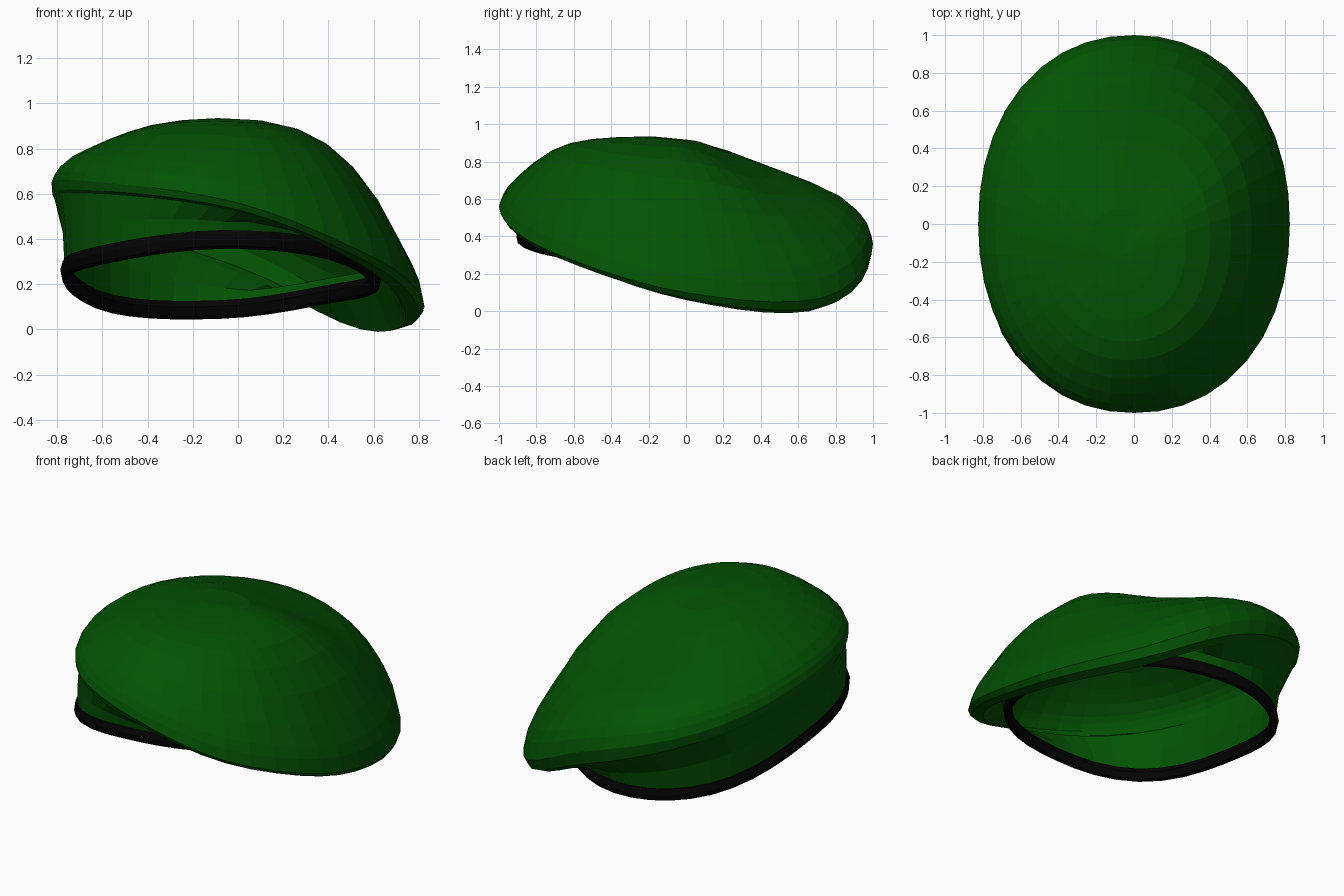
import bpy, bmesh, math

if "Cube" in bpy.data.objects:
    bpy.data.objects.remove(bpy.data.objects["Cube"])

SEG = 40


def material(name, rgb):
    m = bpy.data.materials.new(name)
    m.diffuse_color = (*rgb, 1)
    m.use_nodes = True
    m.node_tree.nodes["Principled BSDF"].inputs["Base Color"].default_value = m.diffuse_color
    return m


green = material("dark green felt", (0.001, 0.085, 0.001))
black = material("black leather", (0.001, 0.001, 0.001))


def around(vals, t):
    """Smooth periodic interpolation of 8 values: E, NE, N, NW, W, SW, S, SE."""
    n = len(vals)
    u = (t / (2 * math.pi) * n) % n
    i = int(u)
    f = u - i
    a, b, c, d = (vals[(i + k) % n] for k in (-1, 0, 1, 2))
    return b + 0.5 * f * (c - a + f * (2*a - 5*b + 4*c - d + f * (3*(b - c) + d - a)))


def loft(name, rings, mat, apex=None, closed=False):
    bm = bmesh.new()
    vs = [[bm.verts.new(p) for p in r] for r in rings]
    pairs = list(zip(vs, vs[1:]))
    if closed:
        pairs.append((vs[-1], vs[0]))
    for a, b in pairs:
        for i in range(SEG):
            j = (i + 1) % SEG
            bm.faces.new((a[i], a[j], b[j], b[i]))
    if apex:
        tip = bm.verts.new(apex)
        for i in range(SEG):
            bm.faces.new((vs[-1][i], vs[-1][(i + 1) % SEG], tip))
    if closed:
        bmesh.ops.recalc_face_normals(bm, faces=bm.faces)
    me = bpy.data.meshes.new(name)
    bm.to_mesh(me)
    bm.free()
    me.materials.append(mat)
    ob = bpy.data.objects.new(name, me)
    bpy.context.collection.objects.link(ob)
    return ob


angles = [2 * math.pi * i / SEG for i in range(SEG)]

# Key heights of the drooping brim
RIM_Z = (.10, .07, .36, .53, .65, .65, .56, .32)
LIP_Z = (.06, .00, .25, .45, .58, .60, .52, .285)
LIP_SCALE = (.90, .91, .94, .97, .985, .98, .955, .91)

# Irregular shape of the head opening
BAND_SCALE = (1.0, .99, 1.0, 1.0, 1.0, 1.10, 1.02, .99)
BAND_LIFT = (.01, .045, .0, -.045, -.035, -.06, .0, .025)


def superellipse(t, rx, ry, e=2.2):
    c, s = math.cos(t), math.sin(t)
    k = (abs(c) ** e + abs(s) ** e) ** (-1 / e)
    return rx * c * k, ry * s * k


def rim(t):
    x, y = superellipse(t, .825, 1.0, 2.15)
    return x, y, around(RIM_Z, t)


def lip(t):
    x, y, _ = rim(t)
    k = around(LIP_SCALE, t)
    return x * k, y * k, around(LIP_Z, t)


def band(t, grow, up):
    """Tilted sweatband loop."""
    k = around(BAND_SCALE, t)
    x = -.075 + (.70 * k + grow) * math.cos(t)
    y = -.035 + (.845 * k + grow) * math.sin(t)
    return x, y, .20 - .05 * x - .185 * y + around(BAND_LIFT, t) + up


def fold(t):
    b, l = band(t, -.01, .06), lip(t)
    z = max(b[2] * .5 + l[2] * .5, b[2] + .05)
    return b[0] * .8 + l[0] * .2, b[1] * .8 + l[1] * .2, z


# Crown: height fraction at radius fraction, for right, back, left, front
APEX = (-.09, -.18, .935)
PROFILE = (
    (.98, .11, .13, .13, .12),
    (.95, .19, .22, .24, .23),
    (.88, .34, .35, .39, .40),
    (.78, .55, .46, .52, .60),
    (.66, .73, .56, .66, .79),
    (.54, .85, .66, .78, .90),
    (.40, .935, .79, .89, .96),
    (.22, .985, .94, .965, .99),
)


def crown_ring(row):
    r, east, north, west, south = row
    pts = []
    for t in angles:
        c, s = math.cos(t), math.sin(t)
        h = c * c * (east if c > 0 else west) + s * s * (north if s > 0 else south)
        x, y, z = rim(t)
        pts.append((APEX[0] + (x - APEX[0]) * r, APEX[1] + (y - APEX[1]) * r,
                    z + (APEX[2] - z) * h))
    return pts


def lip_turn(t):
    l, r = lip(t), rim(t)
    return (l[0] * .3 + r[0] * .7, l[1] * .3 + r[1] * .7, l[2] * .75 + r[2] * .25)


rings = [[band(t, -.01, .05) for t in angles]]
rings += [[f(t) for t in angles] for f in (fold, lip, lip_turn, rim)]
rings += [crown_ring(row) for row in PROFILE]
loft("beret_crown", rings, green, apex=APEX)

# Sweatband: rounded ring around the opening
section = ((.0, .0), (.008, .035), (-.002, .07), (-.03, .07), (-.045, .04), (-.035, .0), (-.018, -.01))
loft("sweatband", [[band(t, g, u) for t in angles] for g, u in section], black, closed=True)
